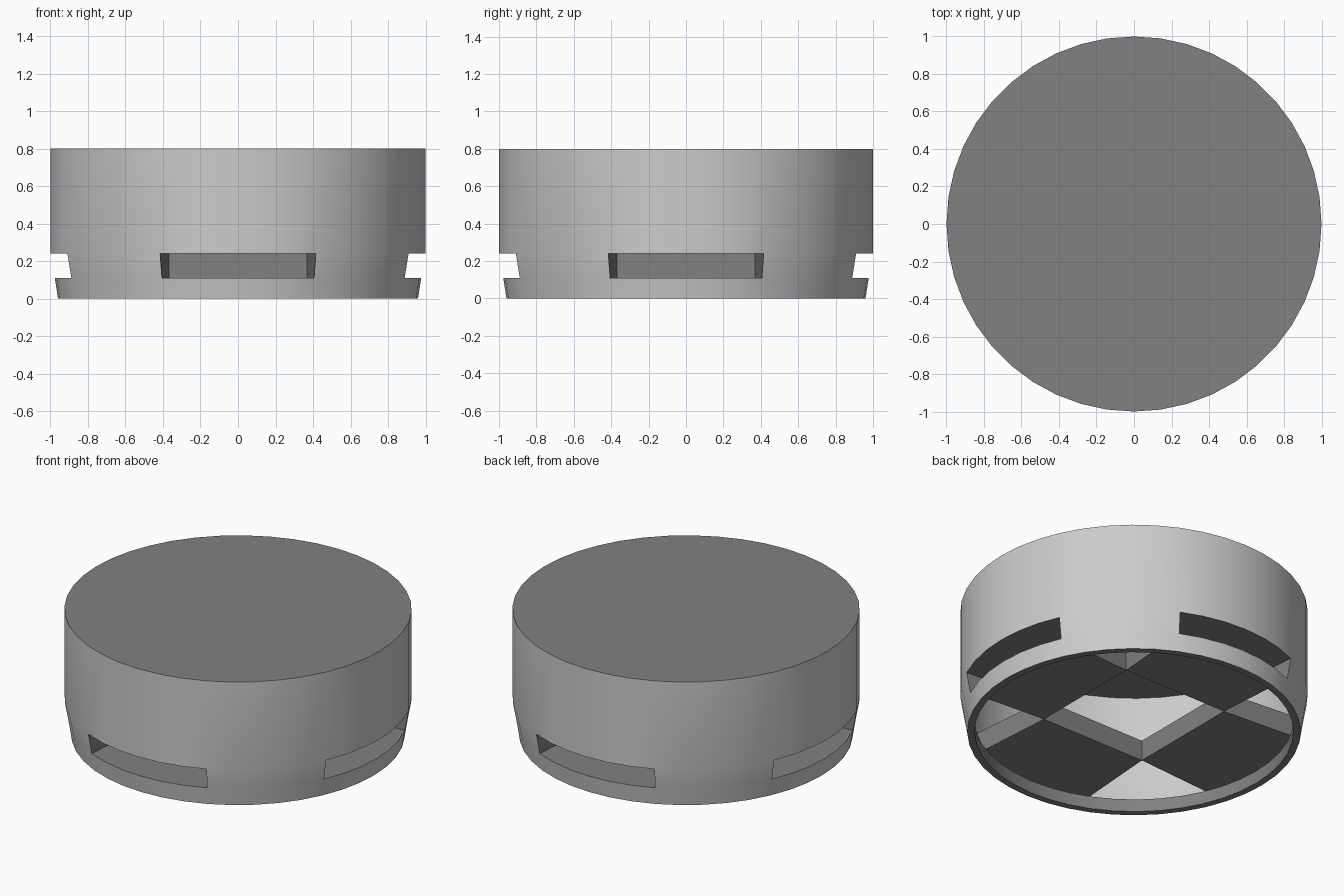
import bpy, math

if "Cube" in bpy.data.objects:
    bpy.data.objects.remove(bpy.data.objects["Cube"])

N = 44                      # sides around the cap
HALF = 3                    # half width of a slot, in sides
Z0, Z1, Z2, Z3 = 0.0, 0.11, 0.24, 0.80
R = {Z0: 0.96, Z1: 0.977, Z2: 1.0, Z3: 1.0}
INNER = 0.368               # half size of the square left between pockets


def material(name, v):
    m = bpy.data.materials.new(name)
    m.diffuse_color = (v, v, v, 1)
    m.use_nodes = True
    m.node_tree.nodes["Principled BSDF"].inputs["Base Color"].default_value = m.diffuse_color
    return m


light = material("light grey", 0.6)
dark = material("dark grey", 0.22)


def make(name, verts, faces, mat, smooth=False):
    me = bpy.data.meshes.new(name)
    me.from_pydata(verts, [], faces)
    me.materials.append(mat)
    ob = bpy.data.objects.new(name, me)
    bpy.context.collection.objects.link(ob)
    if smooth:
        bpy.context.view_layer.objects.active = ob
        ob.select_set(True)
        bpy.ops.object.shade_smooth_by_angle(angle=math.radians(30))
        ob.select_set(False)
    return ob


def pt(i, r, z):
    a = 2 * math.pi * i / N
    return (r * math.cos(a), r * math.sin(a), z)


def bands(rings, skip=None):
    """Side faces between rings of (radius, z), leaving out skipped ones."""
    verts = [pt(i, r, z) for r, z in rings for i in range(N)]
    faces = []
    for k in range(len(rings) - 1):
        for i in range(N):
            if skip and skip(k, i):
                continue
            j = (i + 1) % N
            faces.append((k * N + i, k * N + j, (k + 1) * N + j, (k + 1) * N + i))
    return verts, faces


# Outer wall with four slots in its second band
def is_slot(k, i):
    return k == 1 and (i + HALF) % (N // 4) < 2 * HALF


v, f = bands([(R[z], z) for z in (Z0, Z1, Z2, Z3)], is_slot)
make("outer_wall", v, f, light, True)

# Flat top
make("top_disc", [pt(i, R[Z3], Z3) for i in range(N)], [tuple(range(N))], dark)

# Bottom rim and short inner lip
v, f = bands([(0.918, 0.08), (0.918, Z0), (R[Z0], Z0)])
make("bottom_rim", v, f, dark, True)

# Tapered pockets running inward from each slot
for q, side in enumerate(("right", "back", "left", "front")):
    n = 2 * HALF + 1
    c = q * N // 4
    low = [pt(c + i, R[Z1], Z1) for i in range(-HALF, HALF + 1)]
    high = [pt(c + i, R[Z2], Z2) for i in range(-HALF, HALF + 1)]
    t = q * math.pi / 2
    ends = []
    for z in (Z1, Z2):
        for s in (1, -1):
            ends.append((INNER * (math.cos(t) - s * math.sin(t)),
                         INNER * (math.sin(t) + s * math.cos(t)), z))
    e = 2 * n               # order: low +, low -, high +, high -
    faces = [tuple(range(n)) + (e, e + 1),                      # floor
             tuple(reversed(tuple(range(n, 2 * n)) + (e + 2, e + 3))),  # ceiling
             (e + 1, e, e + 2, e + 3),                          # end wall
             (0, e + 1, e + 3, n),                              # sides
             (e, n - 1, 2 * n - 1, e + 2)]
    make("slot_pocket_" + side, low + high + ends, faces, dark)
